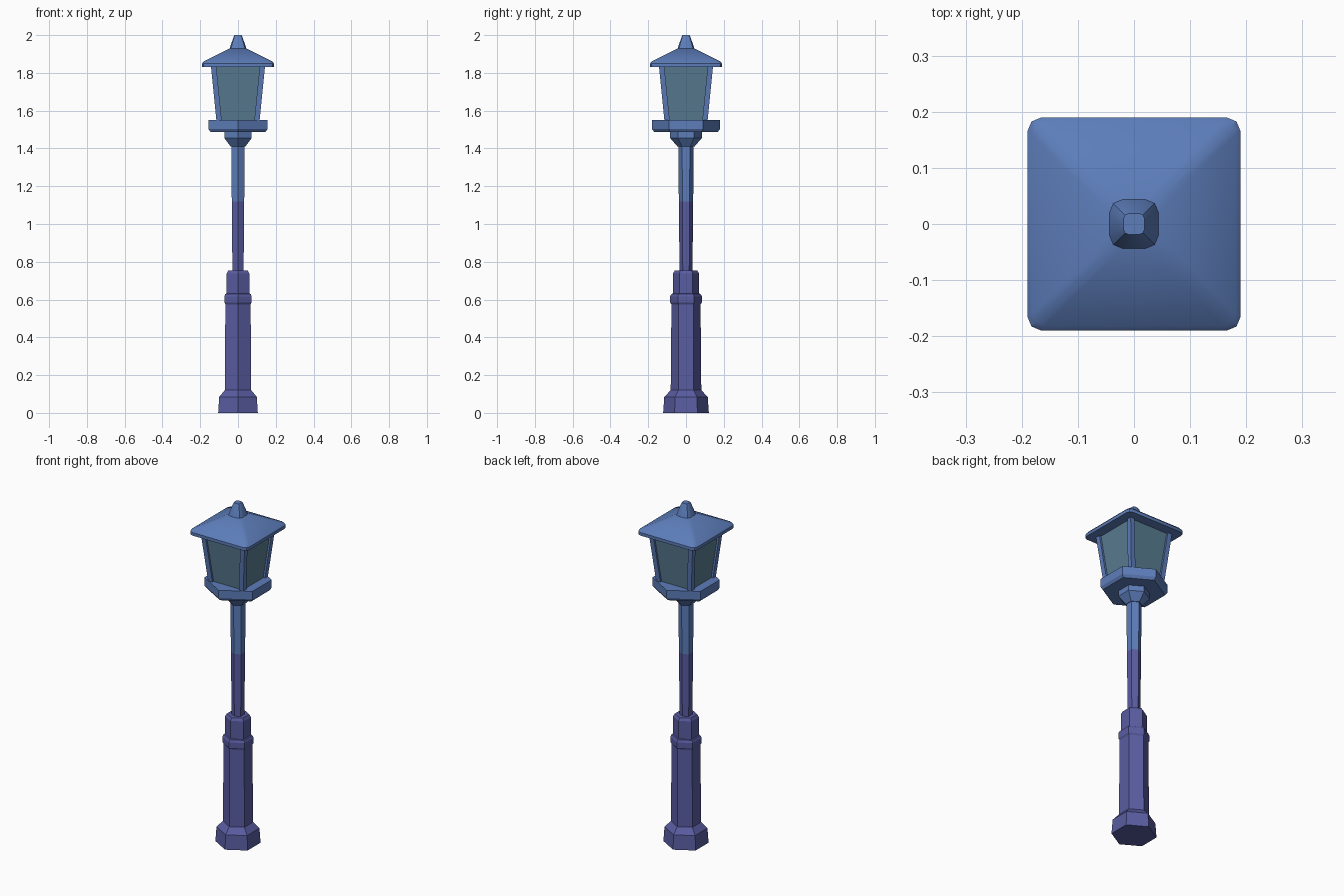
import bpy, bmesh, math

if "Cube" in bpy.data.objects:
    bpy.data.objects.remove(bpy.data.objects["Cube"])


def material(name, rgb):
    m = bpy.data.materials.new(name)
    m.diffuse_color = (*rgb, 1)
    m.use_nodes = True
    m.node_tree.nodes["Principled BSDF"].inputs["Base Color"].default_value = m.diffuse_color
    return m


purple = material("purple iron", (0.100, 0.108, 0.355))
blue = material("blue iron", (0.108, 0.205, 0.490))
glass = material("teal glass", (0.100, 0.205, 0.285))


def hexagon(r):
    # corners on +y and -y
    return [(r * math.cos(math.radians(30 + 60 * i)),
             r * math.sin(math.radians(30 + 60 * i))) for i in range(6)]


def square(h):
    return [(h, h), (-h, h), (-h, -h), (h, -h)]


def rounded_square(h, r, n=2):
    pts = []
    for q, (sx, sy) in enumerate([(1, 1), (-1, 1), (-1, -1), (1, -1)]):
        for i in range(n + 1):
            a = math.radians(90 * q + 90 * i / n)
            pts.append((sx * (h - r) + r * math.cos(a), sy * (h - r) + r * math.sin(a)))
    return pts


def loft(name, sections, mat):
    """Closed solid through (outline, z) sections."""
    bm = bmesh.new()
    rings = [[bm.verts.new((x, y, z)) for x, y in pts] for pts, z in sections]
    n = len(rings[0])
    for a, b in zip(rings, rings[1:]):
        for i in range(n):
            j = (i + 1) % n
            bm.faces.new((a[i], a[j], b[j], b[i]))
    bm.faces.new(rings[0][::-1])
    bm.faces.new(rings[-1])
    bmesh.ops.recalc_face_normals(bm, faces=bm.faces)
    me = bpy.data.meshes.new(name)
    bm.to_mesh(me)
    bm.free()
    me.materials.append(mat)
    ob = bpy.data.objects.new(name, me)
    bpy.context.collection.objects.link(ob)
    return ob


def hex_part(name, profile, mat):
    return loft(name, [(hexagon(r), z) for r, z in profile], mat)


# pedestal with foot, ring and cap
hex_part("pedestal", [(0.121, 0), (0.115, 0.085), (0.081, 0.12), (0.077, 0.575),
                      (0.084, 0.585), (0.084, 0.617), (0.077, 0.63), (0.069, 0.632),
                      (0.069, 0.738), (0.060, 0.753)], purple)

# pole in two colours, widening slightly upwards
hex_part("lower_pole", [(0.034, 0.74), (0.038, 1.12)], purple)
hex_part("upper_pole", [(0.038, 1.12), (0.041, 1.42)], blue)

# collar and lantern platform
hex_part("collar", [(0.045, 1.41), (0.084, 1.455), (0.084, 1.50)], blue)
hex_part("platform", [(0.168, 1.487), (0.18, 1.503), (0.18, 1.55)], blue)

# glass box, flaring upwards
loft("lantern_glass", [(square(0.103), 1.545), (square(0.132), 1.835)], glass)

# leaning corner posts
for sx in (-1, 1):
    for sy in (-1, 1):
        loft("corner_post", [
            ([(sx * c + x, sy * c + y) for x, y in square(0.014)], z)
            for c, z in ((0.100, 1.545), (0.129, 1.835))], blue)

# roof with soft corners, and finial
roof = loft("roof", [(rounded_square(h, r), z) for h, r, z in (
    (0.19, 0.025, 1.832), (0.19, 0.025, 1.85), (0.181, 0.023, 1.861),
    (0.045, 0.022, 1.929))], blue)
finial = loft("finial", [(rounded_square(h, r), z) for h, r, z in (
    (0.045, 0.025, 1.925), (0.043, 0.024, 1.933), (0.023, 0.012, 1.992),
    (0.019, 0.010, 2.0))], blue)
for ob in (roof, finial):
    bpy.ops.object.select_all(action='DESELECT')
    ob.select_set(True)
    bpy.context.view_layer.objects.active = ob
    bpy.ops.object.shade_smooth_by_angle(angle=math.radians(30))
